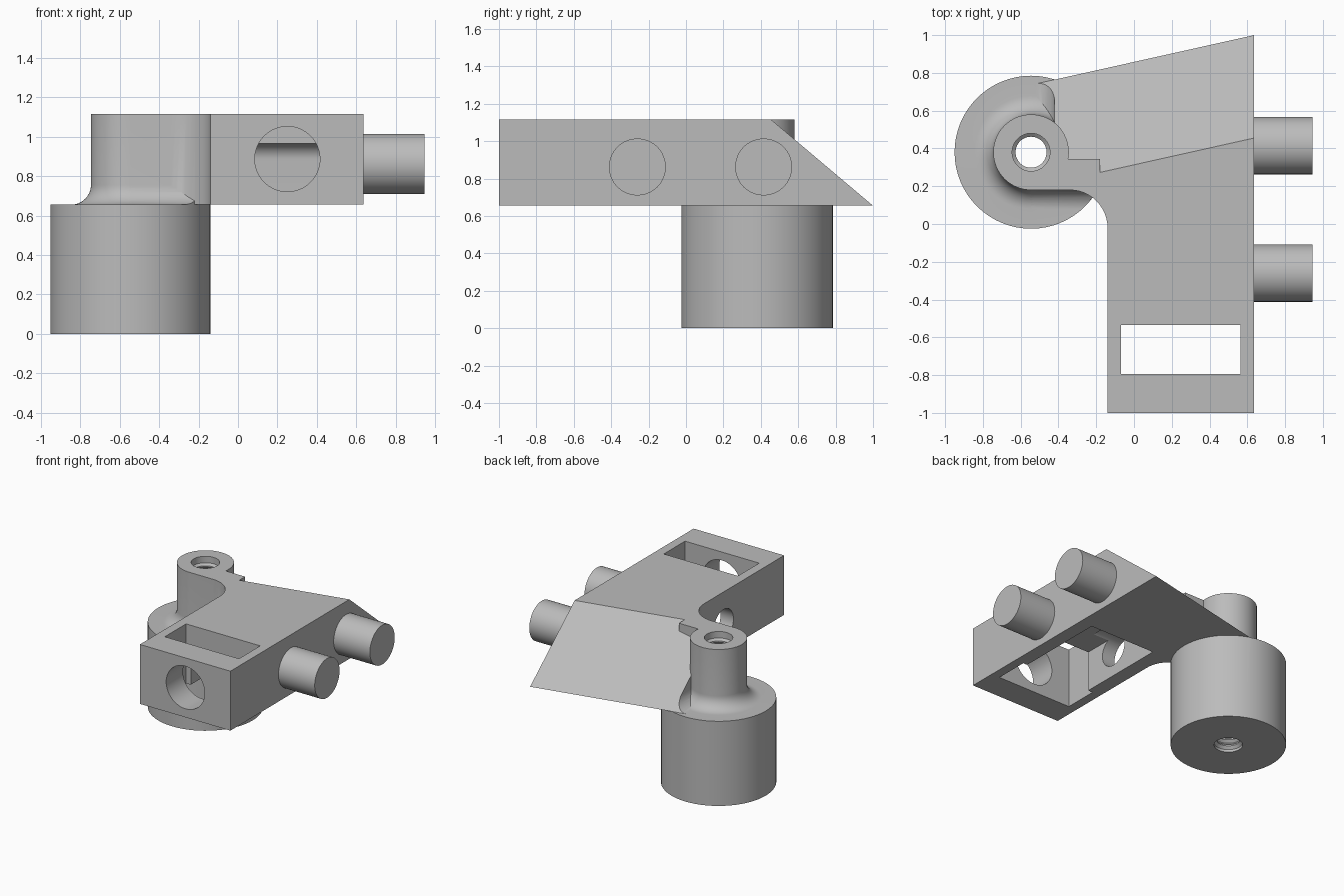
import bpy, bmesh
from math import sin, cos, pi, radians
from mathutils import Vector

if "Cube" in bpy.data.objects:
    bpy.data.objects.remove(bpy.data.objects["Cube"])

grey = bpy.data.materials.new("light_grey")
grey.use_nodes = True
grey.diffuse_color = (0.5, 0.5, 0.5, 1)
grey.node_tree.nodes["Principled BSDF"].inputs["Base Color"].default_value = (0.5, 0.5, 0.5, 1)

BASE, TOP = 0.655, 1.115      # plate bottom and top
CX, CY = -0.545, 0.38         # boss axis


def finish(name, bm):
    bmesh.ops.recalc_face_normals(bm, faces=bm.faces)
    mesh = bpy.data.meshes.new(name)
    bm.to_mesh(mesh)
    bm.free()
    mesh.materials.append(grey)
    ob = bpy.data.objects.new(name, mesh)
    bpy.context.collection.objects.link(ob)
    return ob


def loft(name, ring_a, ring_b):
    """Solid between two matching outlines."""
    bm = bmesh.new()
    a = [bm.verts.new(p) for p in ring_a]
    b = [bm.verts.new(p) for p in ring_b]
    bm.faces.new(a)
    bm.faces.new(b)
    for i in range(len(a)):
        j = (i + 1) % len(a)
        bm.faces.new((a[i], a[j], b[j], b[i]))
    return finish(name, bm)


def prism(name, pts, axis, lo, hi):
    """Extrude a 2D outline along x, y or z."""
    def place(p, d):
        q = list(p)
        q.insert("xyz".index(axis), d)
        return q
    return loft(name, [place(p, lo) for p in pts], [place(p, hi) for p in pts])


def arc(cx, cy, r, start, end, n=12):
    angles = [radians(start + (end - start) * i / n) for i in range(n + 1)]
    return [(cx + r * cos(t), cy + r * sin(t)) for t in angles]


def rod(name, axis, cx, cy, r, lo, hi):
    return prism(name, arc(cx, cy, r, 0, 360, 64)[:-1], axis, lo, hi)


def box(name, x, y, z):
    pts = [(x[0], y[0]), (x[1], y[0]), (x[1], y[1]), (x[0], y[1])]
    return prism(name, pts, "z", *z)


def lathe(name, profile, n=64):
    """Revolve (radius, height) points about the boss axis."""
    bm = bmesh.new()
    rings = [[bm.verts.new((CX + r * cos(2 * pi * i / n), CY + r * sin(2 * pi * i / n), z))
              for i in range(n)] for r, z in profile]
    for a, b in zip(rings, rings[1:]):
        for i in range(n):
            j = (i + 1) % n
            bm.faces.new((a[i], a[j], b[j], b[i]))
    bm.faces.new(rings[0])
    bm.faces.new(rings[-1])
    return finish(name, bm)


def combine(target, tool, operation, keep=False):
    mod = target.modifiers.new("cut", "BOOLEAN")
    mod.operation, mod.solver, mod.object = operation, "EXACT", tool
    bpy.context.view_layer.objects.active = target
    bpy.ops.object.modifier_apply(modifier=mod.name)
    if not keep:
        bpy.data.objects.remove(tool)


# Plate outline with the rounded inner corner
outline = [(-0.14, -1), (0.635, -1), (0.635, 1), (-0.42, 0.765), (-0.42, 0.4), (CX, CY), (CX, 0.18)]
outline += arc(-0.34, -0.02, 0.2, 90, 0)
body = prism("bracket_body", outline, "z", BASE, TOP)


# Sloping back face, skewed to follow the rear edge
def slope_ring(x):
    y = 0.455 + 0.223 * (x - 0.635)
    return [(x, y + dy, TOP + dz) for dy, dz in ((-0.1, 0.0844), (0.9, -0.76), (0.9, 0.3), (-0.1, 0.3))]


slope = loft("slope_cutter", slope_ring(-1.2), slope_ring(0.9))
combine(body, slope, "DIFFERENCE", keep=True)

# Fillet strips where the plate meets the top of the drum
front = [(0.22, 0.6), (0.08, 0.6)] + arc(0.08, BASE + 0.1, 0.1, -90, 0) + [(0.22, BASE + 0.1)]
side = [(-0.38, 0.6), (-0.52, 0.6)] + arc(-0.52, BASE + 0.1, 0.1, -90, 0) + [(-0.38, BASE + 0.1)]
strips = [prism("front_fillet", front, "x", CX, -0.1), prism("side_fillet", side, "y", 0.45, 0.85)]
combine(strips[1], slope, "DIFFERENCE")
for strip in strips:
    combine(strip, rod("trim", "z", CX, CY, 0.404, 0.5, 2), "INTERSECT")

# Drum, neck and the short ledge beside the neck
boss = lathe("boss", [(0.405, 0), (0.405, BASE)] + arc(0.3, BASE + 0.1, 0.1, -90, -180, 10)
             + [(0.2, TOP)])
ledge = box("ledge", (CX, -0.18), (0.2, 0.345), (BASE + 0.1, TOP))
for part in [boss, ledge] + strips:
    combine(body, part, "UNION")

# Threaded bore
thread = [(0.1, -0.1), (0.1, 0.02)]
pitch = 0.05
for i in range(21):
    z = 0.04 + i * pitch
    thread += [(0.082, z), (0.082, z + 0.01), (0.1, z + 0.025), (0.1, z + 0.032)]
thread += [(0.1, TOP + 0.1)]
combine(body, lathe("bore", thread), "DIFFERENCE")

# Through window, hidden pocket with rounded rear roof, and the two round holes
pocket = [(-0.6, 0.6), (0.17, 0.6)] + arc(0.09, 0.885, 0.08, 0, 90) + [(-0.6, 0.965)]
cutters = [
    box("window", (-0.07, 0.565), (-0.795, -0.535), (0.5, 1.3)),
    prism("pocket", pocket, "x", -0.03, 0.53),
    rod("front_hole", "y", 0.25, 0.886, 0.165, -1.1, -0.7),
    rod("side_hole", "x", -0.26, 0.86, 0.12, -0.3, 0.1),
]
for cutter in cutters:
    combine(body, cutter, "DIFFERENCE")

# Side pins
pins = [rod(name, "x", y, 0.862, 0.152, 0.62, 0.945)
        for name, y in (("front_pin", -0.26), ("rear_pin", 0.415))]

for ob in [body] + pins:
    bpy.ops.object.select_all(action="DESELECT")
    ob.select_set(True)
    bpy.context.view_layer.objects.active = ob
    bpy.ops.object.shade_smooth_by_angle(angle=radians(25))
